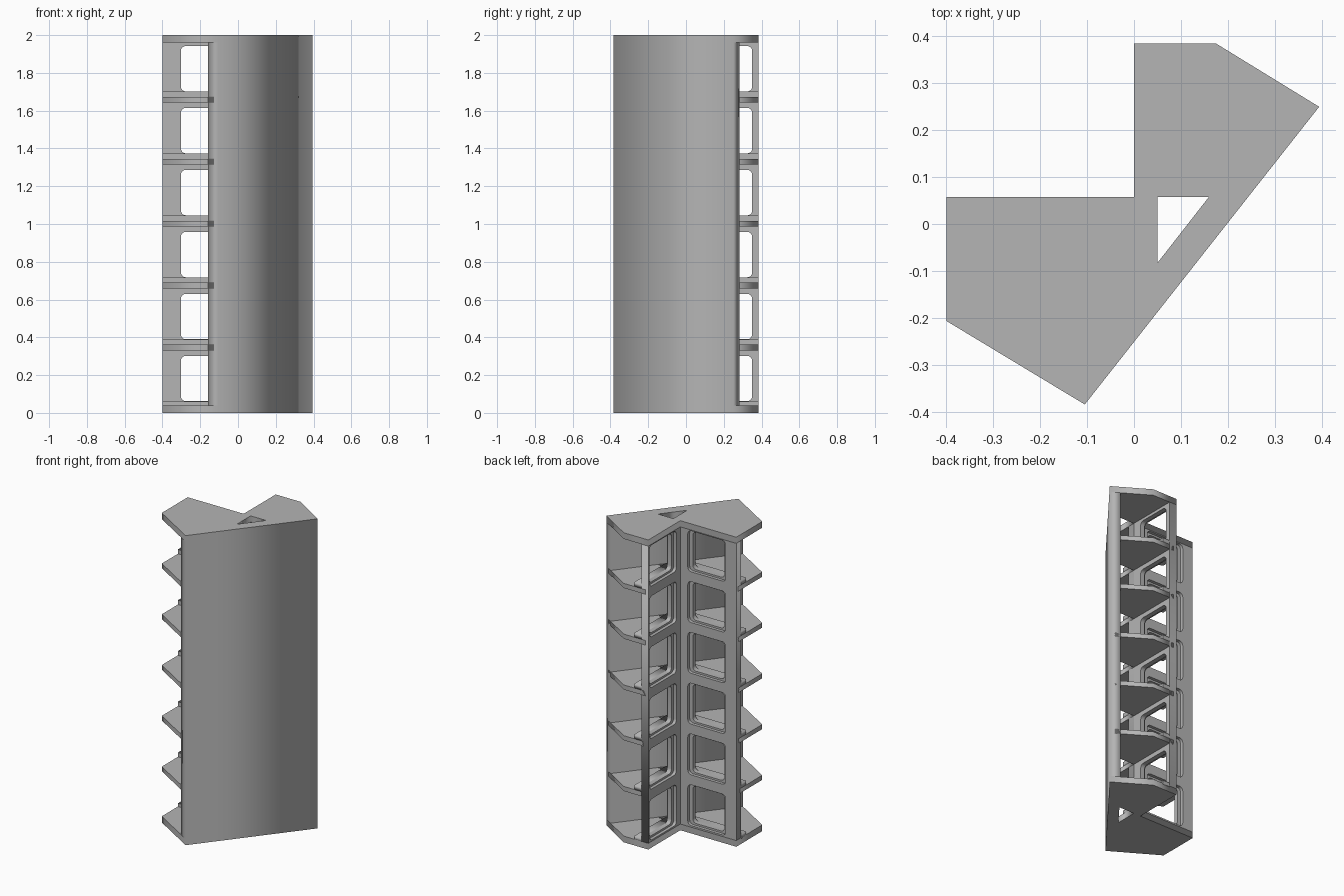
import bpy
import math
from mathutils import Matrix, Vector

cube = bpy.data.objects.get("Cube")
if cube:
    bpy.data.objects.remove(cube)

GREY = (0.46, 0.46, 0.46, 1)
grey = bpy.data.materials.new("plain grey")
grey.use_nodes = True
grey.diffuse_color = GREY
grey.node_tree.nodes["Principled BSDF"].inputs["Base Color"].default_value = GREY


def prism(name, loops, low, high, frame=Matrix()):
    """Extrude an outline (first loop) with holes (other loops) from low to high."""
    curve = bpy.data.curves.new(name, "CURVE")
    curve.dimensions = "2D"
    curve.fill_mode = "BOTH"
    curve.extrude = (high - low) / 2
    for loop in loops:
        spline = curve.splines.new("POLY")
        spline.points.add(len(loop) - 1)
        for point, (u, v) in zip(spline.points, loop):
            point.co = (u, v, 0, 1)
        spline.use_cyclic_u = True
    helper = bpy.data.objects.new(name, curve)
    bpy.context.collection.objects.link(helper)
    graph = bpy.context.evaluated_depsgraph_get()
    mesh = bpy.data.meshes.new_from_object(helper.evaluated_get(graph))
    bpy.data.objects.remove(helper)
    mesh.transform(frame @ Matrix.Translation((0, 0, (low + high) / 2)))
    mesh.materials.clear()
    mesh.materials.append(grey)
    obj = bpy.data.objects.new(name, mesh)
    bpy.context.collection.objects.link(obj)
    return obj


def rect(u0, u1, v0, v1):
    return [(u0, v0), (u1, v0), (u1, v1), (u0, v1)]


def rounded(u0, u1, v0, v1, r=0.025, steps=5):
    """Rectangle outline with rounded corners."""
    centres = [(u1 - r, v1 - r), (u0 + r, v1 - r), (u0 + r, v0 + r), (u1 - r, v0 + r)]
    points = []
    for i, (cu, cv) in enumerate(centres):
        for k in range(steps + 1):
            a = math.pi / 2 * (i + k / steps)
            points.append((cu + r * math.cos(a), cv + r * math.sin(a)))
    return points


# Plan corners
BACK, SIDE = Vector((0.395, 0.25)), Vector((0.175, 0.385))
FRONT, END = Vector((-0.105, -0.385)), Vector((-0.4, -0.207))
PLATE, WALL, SLAB = 0.064, 0.05, 0.04
INNER_X, INNER_Y = 0.0, 0.058
PITCH = 0.328
shaft = [(0.05, 0.058), (0.16, 0.058), (0.05, -0.083)]


def plan(inset, plate_inset):
    """Floor outline, tucked into the walls by inset and into the plate by plate_inset."""
    a = BACK + (SIDE - BACK).normalized() * plate_inset
    b = FRONT + (END - FRONT).normalized() * plate_inset
    return [(-0.4, INNER_Y - inset), (INNER_X + inset, INNER_Y - inset),
            (INNER_X + inset, 0.385), SIDE, a, b, END]


# Bottom and top slabs, with the shelves between them
prism("bottom_slab", [plan(0, 0), shaft], 0, SLAB)
prism("top_slab", [plan(0, 0), shaft], 2 - SLAB, 2)
for i in range(1, 6):
    top = 0.033 + PITCH * i
    prism(f"shelf_{i}", [plan(0.02, 0.03), shaft], top - 0.03, top)

# Solid slanted front plate
a = BACK + (SIDE - BACK).normalized() * PLATE
b = FRONT + (END - FRONT).normalized() * PLATE
prism("front_plate", [[BACK, a, b, FRONT]], SLAB, 2 - SLAB)

# Frames: u along the wall, v up, w from the outer face inward
wide_frame = Matrix(((1, 0, 0, 0), (0, 0, -1, INNER_Y), (0, 1, 0, 0), (0, 0, 0, 1)))
narrow_frame = Matrix(((0, 0, 1, INNER_X), (1, 0, 0, 0), (0, 1, 0, 0), (0, 0, 0, 1)))


def window_wall(name, frame, u0, u1, w0, w1):
    """Wall with six rounded windows, stepped wider on the outer side."""
    layers = (("outer", 0, 0.02, 0.022, 0.012), ("inner", 0.02, WALL, 0, 0))
    for part, low, high, du, dv in layers:
        holes = [rounded(w0 - du, w1 + du, 0.062 + PITCH * i - dv, 0.302 + PITCH * i + dv)
                 for i in range(6)]
        prism(f"{name}_{part}", [rect(u0, u1, SLAB, 2 - SLAB)] + holes, low, high, frame)


window_wall("wide_wall", wide_frame, -0.4, 0.05, -0.302, -0.075)
window_wall("narrow_wall", narrow_frame, INNER_Y, 0.385, 0.12, 0.35)

# Low lips on the floors along the inside of both walls
for i in range(6):
    low = 0.033 + PITCH * i
    for name, frame, u0, u1 in (("wide", wide_frame, -0.4, 0.05),
                                ("narrow", narrow_frame, INNER_Y, 0.385)):
        prism(f"{name}_lip_{i + 1}", [rect(u0, u1, low, low + 0.028)],
              WALL, WALL + 0.05, frame)
